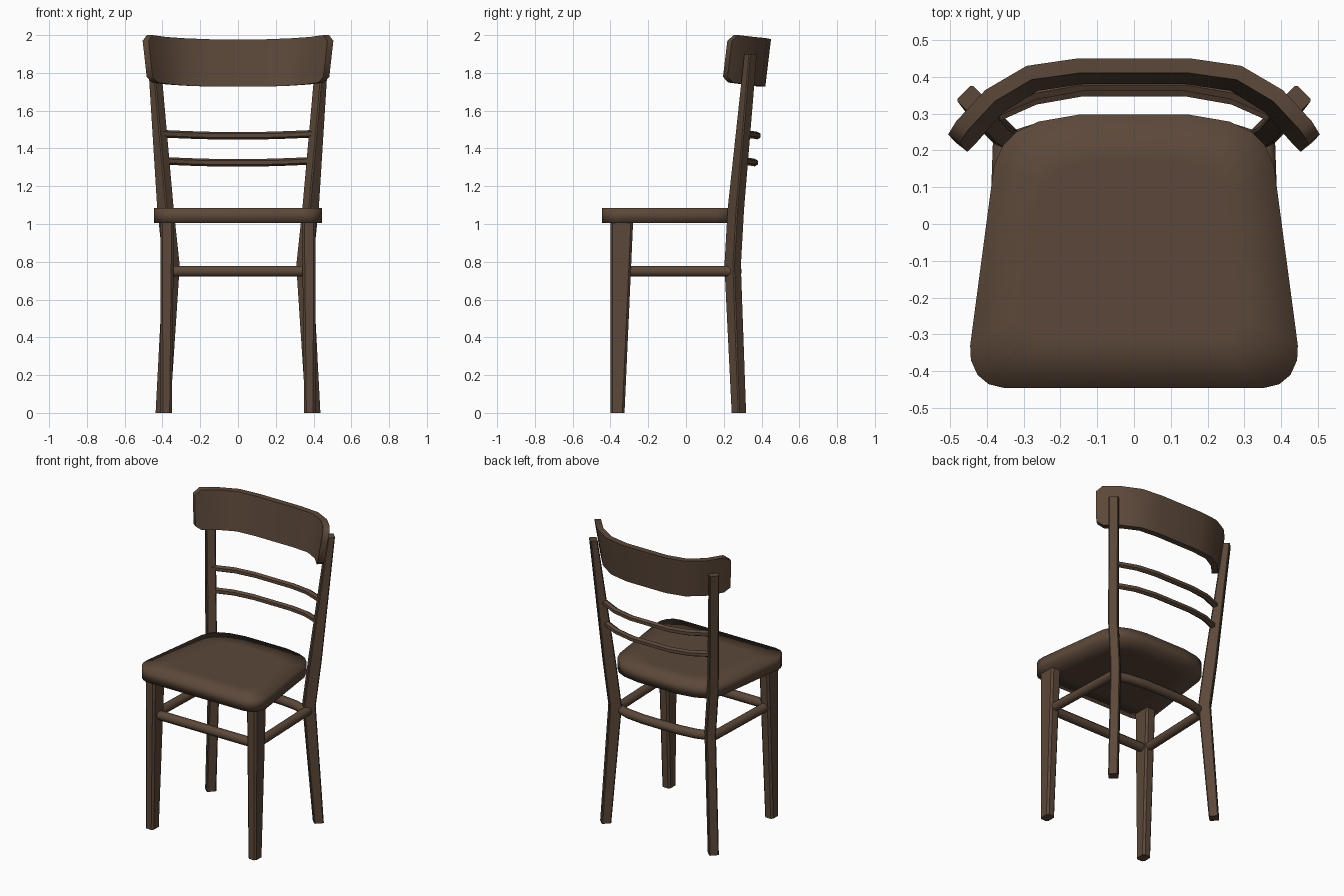
import bpy, bmesh, math
from mathutils import Vector

if "Cube" in bpy.data.objects:
    bpy.data.objects.remove(bpy.data.objects["Cube"], do_unlink=True)

wood = bpy.data.materials.new("dark_brown_wood")
wood.use_nodes = True
brown = (0.105, 0.064, 0.041, 1)
wood.diffuse_color = brown
wood.node_tree.nodes["Principled BSDF"].inputs["Base Color"].default_value = brown


def finish(name, bm, angle=None):
    """Turn a bmesh into a smooth-shaded wooden object."""
    bmesh.ops.recalc_face_normals(bm, faces=bm.faces)
    mesh = bpy.data.meshes.new(name)
    bm.to_mesh(mesh)
    bm.free()
    obj = bpy.data.objects.new(name, mesh)
    bpy.context.collection.objects.link(obj)
    mesh.materials.append(wood)
    bpy.ops.object.select_all(action="DESELECT")
    obj.select_set(True)
    bpy.context.view_layer.objects.active = obj
    if angle is None:
        bpy.ops.object.shade_smooth()
    else:
        bpy.ops.object.shade_smooth_by_angle(angle=math.radians(angle))
    return obj


def loft(name, rings, angle=None):
    """Skin a list of equal rings and cap both ends."""
    bm = bmesh.new()
    loops = [[bm.verts.new(p) for p in ring] for ring in rings]
    n = len(loops[0])
    for a, b in zip(loops, loops[1:]):
        for i in range(n):
            j = (i + 1) % n
            bm.faces.new((a[i], a[j], b[j], b[i]))
    bm.faces.new(loops[0])
    bm.faces.new(loops[-1])
    return finish(name, bm, angle)


def section(x, y, z, w, d, turn=0, chamfer=0.012):
    """Horizontal rectangle with chamfered corners, turned about z."""
    w, d, c = w / 2, d / 2, chamfer
    quarter = [(w, d - c), (w - c, d)]
    pts = quarter + [(-a, b) for a, b in quarter[::-1]]
    pts += [(-a, -b) for a, b in pts]
    ca, sa = math.cos(turn), math.sin(turn)
    return [(x + a * ca - b * sa, y + a * sa + b * ca, z) for a, b in pts]


def rod(name, path, radius, sides=8):
    """Bar of round section along a level path."""
    path = [Vector(p) for p in path]
    rings = []
    for i, p in enumerate(path):
        t = path[min(i + 1, len(path) - 1)] - path[max(i - 1, 0)]
        side = t.cross(Vector((0, 0, 1))).normalized()
        up = side.cross(t).normalized()
        angles = [math.tau * (k + 0.5) / sides for k in range(sides)]
        rings.append([p + radius * (side * math.cos(a) + up * math.sin(a)) for a in angles])
    return loft(name, rings, 50)


def mirrored(half):
    """Complete a path that runs from the middle towards +x."""
    return [(-p[0], *p[1:]) for p in half[:0:-1]] + half


# Seat: rounded trapezoid with a flat crown
outline = [(0.15, 0.297), (0.26, 0.278), (0.32, 0.25), (0.355, 0.215), (0.38, 0.16),
           (0.445, -0.33), (0.443, -0.37), (0.425, -0.41), (0.395, -0.435), (0.35, -0.446)]
outline += [(-x, y) for x, y in outline[::-1]]


def seat_ring(z, s=1):
    return [(x * s, (y + 0.07) * s - 0.07, z) for x, y in outline]


loft("seat", [seat_ring(1.005, 0.65), seat_ring(1.005), seat_ring(1.085), seat_ring(1.085, 0.65)])

# Legs and side rails, left and right
for side, s in (("left", 1), ("right", -1)):
    loft(side + "_front_leg", [section(s * 0.38, -0.363, 0, 0.06, 0.075),
                               section(s * 0.375, -0.34, 1.01, 0.072, 0.12)], 30)
    stations = [(0.398, 0.28, 0, 0.06), (0.352, 0.247, 0.78, 0.075),
                (0.384, 0.264, 1.08, 0.075), (0.446, 0.342, 1.9, 0.045)]
    loft(side + "_back_post", [section(s * x, y, z, d, 0.06, s * math.pi / 4, 0.006)
                               for x, y, z, d in stations], 30)
    rod(side + "_side_stretcher", [(s * 0.375, -0.34, 0.75), (s * 0.355, 0.24, 0.75)], 0.03)

# Cross rails below the seat
rod("front_stretcher", [(-0.37, -0.34, 0.75), (0.37, -0.34, 0.75)], 0.03)
rod("back_stretcher", mirrored([(0, 0.265, 0.75), (0.14, 0.263, 0.75),
                                (0.25, 0.25, 0.75), (0.345, 0.22, 0.75)]), 0.03)

# Two bowed slats between the posts
for name, z, y in (("upper_slat", 1.468, 0), ("lower_slat", 1.325, -0.014)):
    rod(name, mirrored([(0, y + 0.378, z), (0.14, y + 0.378, z), (0.27, y + 0.355, z + 0.004),
                        (0.405, y + 0.295, z + 0.01)]), 0.02, 6)

# Curved backrest: each column is a rounded, leaning slab
columns = mirrored([(0, 0.43, 0, 0), (0.15, 0.43, 0, 0), (0.285, 0.41, 0.005, 0),
                    (0.39, 0.347, 0.012, 0), (0.465, 0.264, 0.022, 0.0),
                    (0.49, 0.232, 0.022, 0.03)])
rings = []
for i, (x, y, lift, trim) in enumerate(columns):
    a, b = columns[max(i - 1, 0)], columns[min(i + 1, len(columns) - 1)]
    out = Vector((a[1] - b[1], b[0] - a[0], 0)).normalized() * 0.02
    low, high = 1.727 + lift + trim, 1.978 + lift - trim
    ring = []
    for sign in (1, -1):
        for t in ((0, 0.33, 0.67, 1) if sign > 0 else (1, 0.67, 0.33, 0)):
            z = low + (high - low) * t
            lean = (z - 1.978) * 0.12
            ring.append(Vector((x * (1 + lean * 1.9), y + lean, z)) + out * sign)
    rings.append(ring)
loft("backrest", rings, 60)
